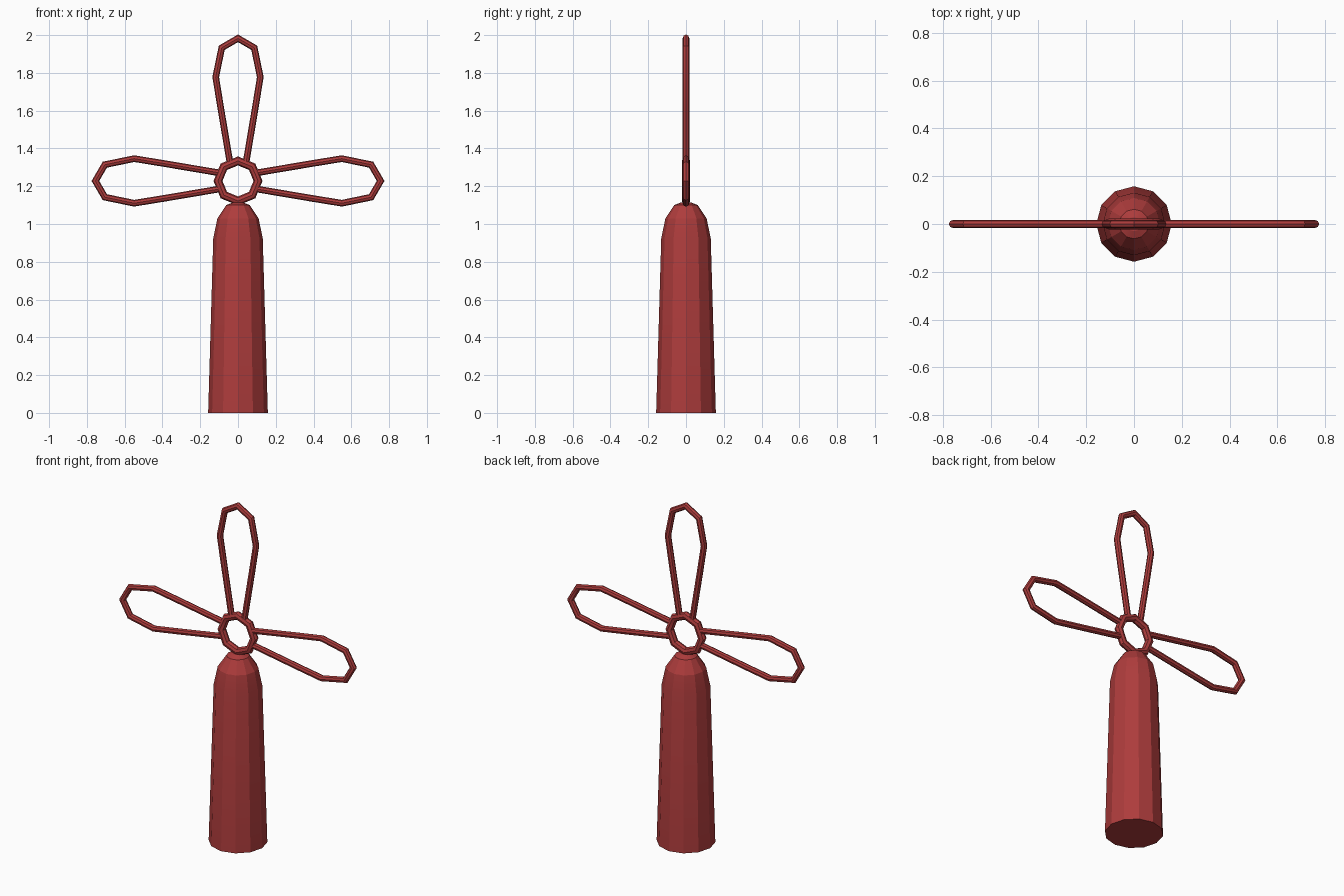
import bpy, bmesh, math
from mathutils import Vector, Matrix

cube = bpy.data.objects.get("Cube")
if cube:
    bpy.data.objects.remove(cube)

HUB = Vector((0, 0, 1.228))

red = bpy.data.materials.new("dull_red")
red.use_nodes = True
colour = (0.42, 0.045, 0.045, 1)
red.diffuse_color = colour
red.node_tree.nodes["Principled BSDF"].inputs["Base Color"].default_value = colour


def finish(bm, name, angle):
    bmesh.ops.recalc_face_normals(bm, faces=bm.faces)
    mesh = bpy.data.meshes.new(name)
    bm.to_mesh(mesh)
    bm.free()
    mesh.materials.append(red)
    obj = bpy.data.objects.new(name, mesh)
    bpy.context.collection.objects.link(obj)
    bpy.ops.object.select_all(action='DESELECT')
    obj.select_set(True)
    bpy.context.view_layer.objects.active = obj
    bpy.ops.object.shade_smooth_by_angle(angle=math.radians(angle))
    return obj


def skin(bm, rings, closed=False):
    """Join successive vertex loops; cap the ends unless closed."""
    n = len(rings[0])
    pairs = list(zip(rings, rings[1:]))
    if closed:
        pairs.append((rings[-1], rings[0]))
    else:
        bm.faces.new(rings[0])
        bm.faces.new(rings[-1])
    for a, b in pairs:
        for i in range(n):
            j = (i + 1) % n
            bm.faces.new((a[i], a[j], b[j], b[i]))


def tube(name, points, radius, closed=False, turn=0, sides=8):
    """Mitred tube along a path in the XZ plane around the hub."""
    bm = bmesh.new()
    pts = [Vector((x, 0, z)) for x, z in points]
    depth = Vector((0, 1, 0))
    count = len(pts)
    rings = []
    for k, p in enumerate(pts):
        before = pts[k - 1] if k or closed else None
        after = pts[(k + 1) % count] if k < count - 1 or closed else None
        d_in = (p - before).normalized() if before else (after - p).normalized()
        d_out = (after - p).normalized() if after else d_in
        across = (d_in + d_out).normalized().cross(depth)
        stretch = 1 / across.dot(d_in.cross(depth))
        ring = []
        for i in range(sides):
            a = math.tau * i / sides
            ring.append(bm.verts.new(p + radius * (
                across * math.cos(a) * stretch + depth * math.sin(a))))
        rings.append(ring)
    skin(bm, rings, closed)
    bm.transform(Matrix.Translation(HUB) @ Matrix.Rotation(turn, 4, 'Y'))
    return finish(bm, name, 30)


# Tapered body with a rounded shoulder
bm = bmesh.new()
profile = [(0.158, 0), (0.131, 0.925), (0.109, 1.03), (0.062, 1.1), (0.03, 1.113)]
skin(bm, [[bm.verts.new((r * math.cos(math.tau * i / 12),
                         r * math.sin(math.tau * i / 12), z))
           for i in range(12)] for r, z in profile])
finish(bm, "body", 20)

# Octagonal hub ring
octagon = [(0.106 * math.cos(math.tau * i / 8), 0.106 * math.sin(math.tau * i / 8))
           for i in range(8)]
tube("hub_ring", octagon, 0.022, closed=True)

# Three looped blades: up, left and right
half = [(0.043, 0.1), (0.092, 0.39), (0.118, 0.55), (0.086, 0.705)]
loop = half + [(0, 0.755)] + [(-x, z) for x, z in reversed(half)]
for name, turn in (("top_blade", 0), ("left_blade", 90), ("right_blade", -90)):
    tube(name, loop, 0.0175, turn=math.radians(turn))
